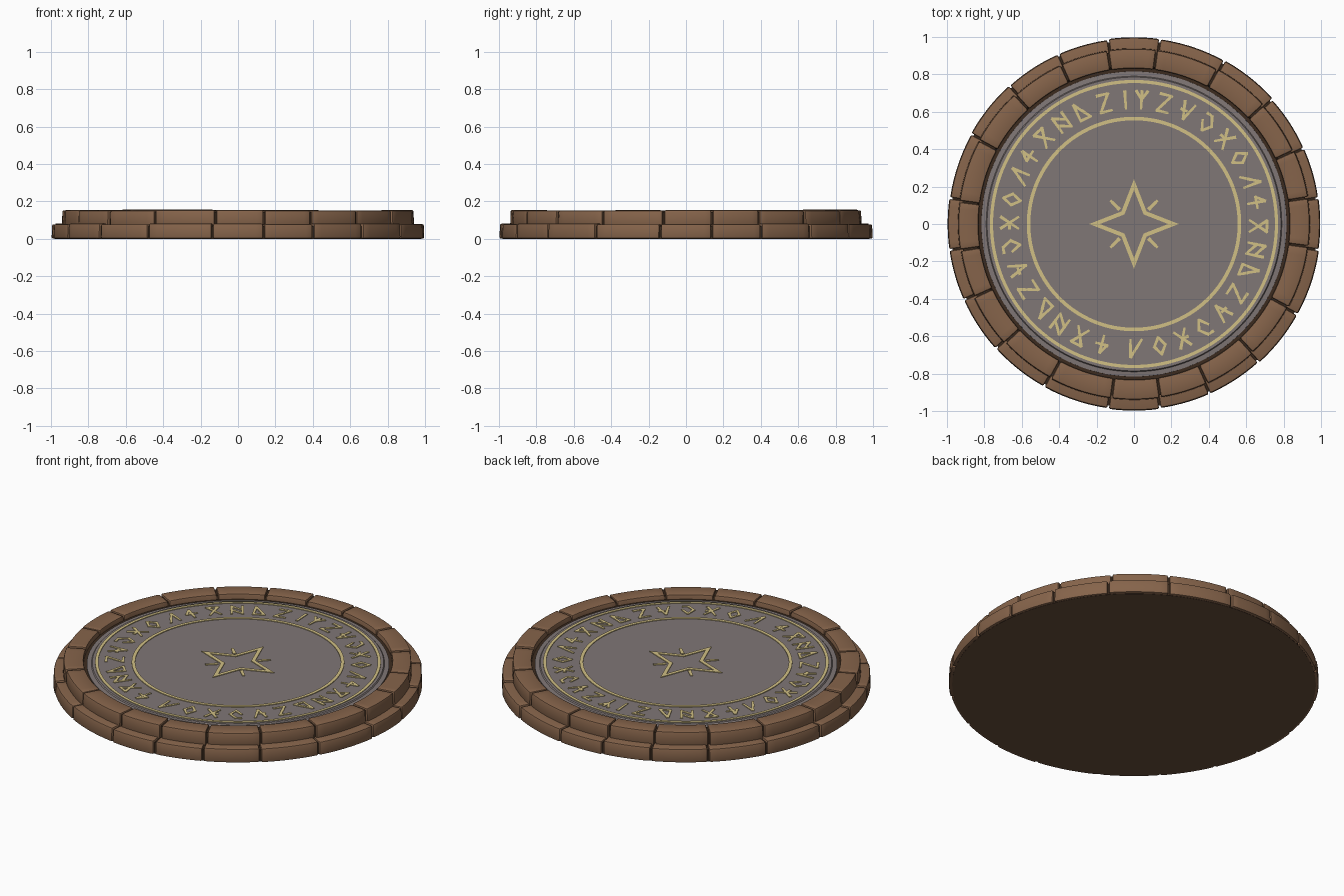
import bpy, bmesh, random
from math import sin, cos, pi, radians
from mathutils import Vector

random.seed(4)
cube = bpy.data.objects.get("Cube")
if cube:
    bpy.data.objects.remove(cube)


def material(name, rgb):
    """Flat material from display colour values."""
    colour = [(c / 255) ** 2.2 for c in rgb] + [1]
    mat = bpy.data.materials.new(name)
    mat.use_nodes = True
    mat.diffuse_color = colour
    shader = mat.node_tree.nodes["Principled BSDF"]
    shader.inputs["Base Color"].default_value = colour
    shader.inputs["Roughness"].default_value = 0.9
    return mat


brown = material("brown stone", (133, 100, 76))
dark = material("dark mortar", (62, 47, 36))
under = material("underside brown", (104, 80, 62))
grey = material("grey slab", (127, 118, 117))
gold = material("pale gold", (208, 190, 132))

FLOOR = 0.136
PLATE = 0.004


def finish(name, bm, *mats):
    bmesh.ops.recalc_face_normals(bm, faces=bm.faces)
    mesh = bpy.data.meshes.new(name)
    bm.to_mesh(mesh)
    bm.free()
    for mat in mats:
        mesh.materials.append(mat)
    mesh.shade_smooth()
    mesh.set_sharp_from_angle(angle=radians(30))
    obj = bpy.data.objects.new(name, mesh)
    bpy.context.collection.objects.link(obj)
    return obj


def direction(angle):
    """Unit vector, clockwise from the back."""
    return Vector((sin(angle), cos(angle)))


def sweep(bm, profile, start, end, steps):
    """Sweep a radius and height profile along an arc, capping the ends."""
    rows = []
    for k in range(steps + 1):
        d = direction(start + (end - start) * k / steps)
        rows.append([bm.verts.new((d.x * r, d.y * r, z)) for r, z in profile])
    n = len(profile)
    for a, b in zip(rows, rows[1:]):
        for j in range(n):
            bm.faces.new((a[j], a[(j + 1) % n], b[(j + 1) % n], b[j]))
    bm.faces.new(rows[0])
    bm.faces.new(rows[-1])


def lathe(name, profile, *mats):
    """Spin an open profile all the way round."""
    bm = bmesh.new()
    verts = [bm.verts.new((r, 0, z)) for r, z in profile]
    edges = [bm.edges.new(pair) for pair in zip(verts, verts[1:])]
    bmesh.ops.spin(bm, geom=verts + edges, cent=(0, 0, 0), axis=(0, 0, 1),
                   angle=2 * pi, steps=128)
    bmesh.ops.remove_doubles(bm, verts=bm.verts, dist=1e-5)
    return finish(name, bm, *mats)


# Rim stones: the same joint pattern in each quarter, on two tiers
joints = [radians(a + 90 * q) for q in range(4) for a in (-8, 8, 29, 48, 66)]


def stone_tier(name, inner, outer, bottom, top, shift):
    bm = bmesh.new()
    for a, b in zip(joints, joints[1:] + [joints[0] + 2 * pi]):
        r = outer - random.uniform(0, 0.008)
        z = top + random.uniform(-0.003, 0.003)
        gap = 0.005 / outer
        profile = [(inner, bottom), (r, bottom), (r - 0.003, z), (inner, z)]
        sweep(bm, profile, a + shift + gap, b + shift - gap, 7)
    bmesh.ops.recalc_face_normals(bm, faces=bm.faces)
    corners = [e for e in bm.edges if e.calc_face_angle(0) > 0.8]
    bmesh.ops.bevel(bm, geom=corners, offset=0.008, segments=2,
                    profile=0.5, affect='EDGES')
    return finish(name, bm, brown)


stone_tier("lower_rim_stones", 0.8, 1.0, 0.001, 0.08, 0)
stone_tier("upper_rim_stones", 0.832, 0.943, 0.07, 0.153, radians(-0.6))

# Foundation: mortar behind the joints, brown underneath
base = lathe("foundation", [(0, 0), (0.98, 0), (0.98, 0.068), (0, 0.068)],
             dark, under)
for face in base.data.polygons:
    face.material_index = int(face.normal.z < -0.9)

lathe("rim_mortar", [(0.79, 0.05), (0.79, 0.124), (0.835, 0.124), (0.845, 0.143),
                     (0.925, 0.143), (0.925, 0.05)], dark)

# Sunken slab with a slightly lower edge
lathe("floor_slab", [(0, FLOOR), (0.785, FLOOR), (0.79, 0.13), (0.815, 0.128),
                     (0.82, 0.06)], grey)


# Gold inlay
def band(name, outer, inner):
    """Thin plate between two matching closed outlines."""
    bm = bmesh.new()
    loops = [[bm.verts.new((p.x, p.y, z)) for p in pts]
             for pts, z in ((outer, FLOOR), (outer, FLOOR + PLATE),
                            (inner, FLOOR + PLATE), (inner, FLOOR))]
    n = len(outer)
    for a, b in zip(loops, loops[1:]):
        for j in range(n):
            bm.faces.new((a[j], a[(j + 1) % n], b[(j + 1) % n], b[j]))
    return finish(name, bm, gold)


def circle(radius):
    return [direction(2 * pi * k / 128) * radius for k in range(128)]


band("inner_gold_ring", circle(0.573), circle(0.554))
band("outer_gold_ring", circle(0.77), circle(0.753))

star = [direction(k * pi / 4) * (0.095 if k % 2 else 0.24) for k in range(8)]
band("star_outline", star, [p * 0.76 for p in star])


def stroke(bm, p, q, width):
    """Flat bar from p to q with a slightly narrower end."""
    along = (q - p).normalized()
    side = Vector((-along.y, along.x)) * width / 2
    p, q = p - along * width * 0.3, q + along * width * 0.3
    corners = [p + side, p - side, q - side * 0.7, q + side * 0.7]
    low, high = ([bm.verts.new((c.x, c.y, z)) for c in corners]
                 for z in (FLOOR - 0.001, FLOOR + PLATE))
    bm.faces.new(high)
    bm.faces.new(low)
    for j in range(4):
        k = (j + 1) % 4
        bm.faces.new((low[j], low[k], high[k], high[j]))


# Short rays between the star points
bm = bmesh.new()
for k in range(4):
    d = direction(pi / 4 + k * pi / 2)
    stroke(bm, d * 0.115, d * 0.172, 0.02)
finish("star_rays", bm, gold)

# Abstract marks: strokes joining points a to i of a three by three grid
patterns = ["ac ce eg gi", "ai cg de", "bh bd df", "ag ae ei gi", "ab bf fh hd",
            "ci ce eg", "ag ci af di", "ah hc de", "bd dh hf fb", "ai cg ac"]


def mark(bm, pattern, angle):
    out = direction(angle)
    right = Vector((out.y, -out.x))

    def point(letter):
        row, column = divmod(ord(letter) - ord("a"), 3)
        return out * (0.665 + 0.046 * (1 - row)) + right * 0.03 * (column - 1)

    for pair in pattern.split():
        stroke(bm, point(pair[0]), point(pair[1]), 0.017)


bm = bmesh.new()
mark(bm, "bh", radians(-4))
mark(bm, "bh ae ce", radians(3.5))
angles = [14 + 11 * k for k in range(16)] + [195 + 10.8 * k for k in range(15)]
for i, a in enumerate(angles):
    mark(bm, patterns[i * 7 % len(patterns)], radians(a))
finish("carved_marks", bm, gold)
